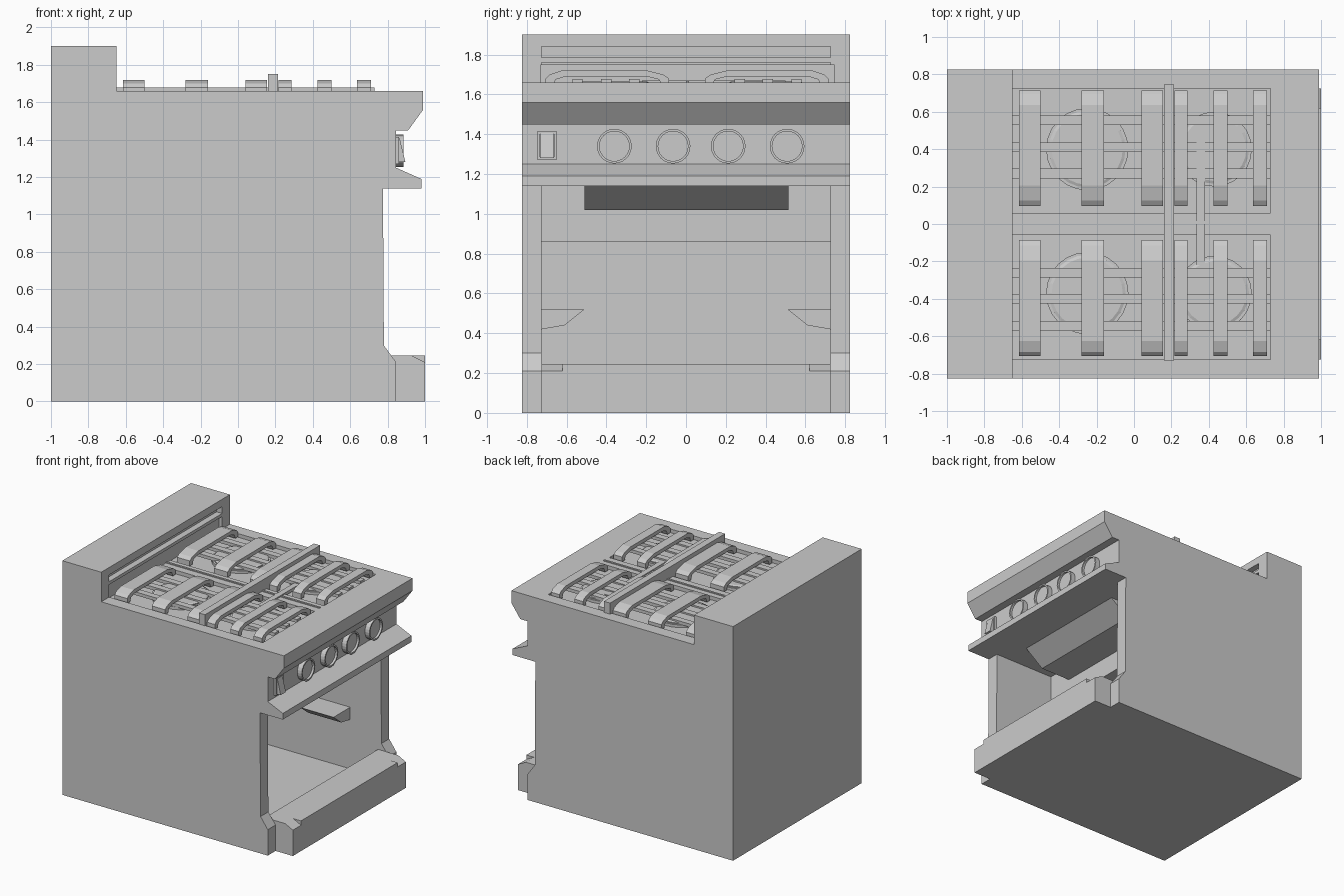
import bpy, bmesh, math
from mathutils import Matrix

if "Cube" in bpy.data.objects:
    bpy.data.objects.remove(bpy.data.objects["Cube"])


def finish(bm, name):
    bmesh.ops.recalc_face_normals(bm, faces=bm.faces)
    mesh = bpy.data.meshes.new(name)
    bm.to_mesh(mesh)
    bm.free()
    ob = bpy.data.objects.new(name, mesh)
    bpy.context.collection.objects.link(ob)
    return ob


def extrude(name, pts, a, b, axis='y'):
    """Extrude an (x,z) profile along y, or a (y,z) profile along x."""
    bm = bmesh.new()
    to3 = (lambda p: (p[0], a, p[1])) if axis == 'y' else (lambda p: (a, p[0], p[1]))
    face = bm.faces.new([bm.verts.new(to3(p)) for p in pts])
    res = bmesh.ops.extrude_face_region(bm, geom=[face])
    move = (0, b - a, 0) if axis == 'y' else (b - a, 0, 0)
    bmesh.ops.translate(bm, vec=move, verts=[g for g in res['geom'] if isinstance(g, bmesh.types.BMVert)])
    return finish(bm, name)


def box(name, x0, x1, y0, y1, z0, z1):
    return extrude(name, [(x0, z0), (x1, z0), (x1, z1), (x0, z1)], y0, y1)


def turned(name, rings, loc, n=24, rot=None):
    """Revolve (radius, height) rings into a capped solid."""
    bm = bmesh.new()
    loops = [[bm.verts.new((r * math.cos(2 * math.pi * i / n), r * math.sin(2 * math.pi * i / n), h))
              for i in range(n)] for r, h in rings]
    for lo, hi in zip(loops, loops[1:]):
        for i in range(n):
            bm.faces.new((lo[i], lo[(i + 1) % n], hi[(i + 1) % n], hi[i]))
    bm.faces.new(loops[0])
    bm.faces.new(loops[-1])
    if rot:
        bm.transform(rot)
    bm.transform(Matrix.Translation(loc))
    return finish(bm, name)


# Body: two side panels and a centre section with the oven cavity in its profile
panel_front = [(.98, 1.14), (.98, 1.19), (.845, 1.25), (.845, 1.45), (.91, 1.45), (.99, 1.56), (.99, 1.66)]
side = [(-1, 0), (.845, 0), (.845, .21), (.78, .3), (.775, 1.14)] + panel_front + \
       [(-.65, 1.66), (-.65, 1.9), (-1, 1.9)]
extrude("side_panel_left", side, -.825, -.725)
extrude("side_panel_right", side, .725, .825)
centre = [(-1, 0), (.75, 0), (.75, .02), (-.9, .02), (-.9, .86), (.23, .86), (.23, 1.14)] + panel_front + \
         [(.73, 1.66), (.73, 1.63), (-.68, 1.63), (-.68, 1.76), (-.65, 1.76), (-.65, 1.785),
          (-.7, 1.785), (-.7, 1.84), (-.65, 1.84), (-.65, 1.9), (-1, 1.9)]
extrude("oven_body", centre, -.725, .725)

# Front sill with sloped corner notches
box("front_sill", .75, 1, -.62, .62, 0, .245)
notch = [(.75, 0), (1, 0), (1, .21), (.93, .245), (.75, .245)]
for s in (-1, 1):
    extrude("sill_end", notch, s * .62, s * .725)
    # Shelf bracket on the oven side wall
    extrude("shelf_bracket", [(s * .725, .52), (s * .51, .52), (s * .61, .44), (s * .725, .42)], .2, .5, 'x')

# Heating box under the oven ceiling
extrude("heating_box", [(.23, 1.02), (.5, 1.02), (.66, 1.14), (.23, 1.14)], -.51, .515)

# Hob: centre strip, divider and cross rail
box("hob_strip", -.65, .73, -.06, .06, 1.63, 1.66)
box("hob_ridge", -.65, .73, 0, .015, 1.66, 1.668)
box("hob_divider", .16, .215, -.73, .745, 1.63, 1.75)
box("cross_rail", .335, .38, -.22, .5, 1.645, 1.67)

# Pan supports and burners, repeated for both halves
bars = [(-.615, -.5), (-.28, -.16), (.04, .155), (.217, .285), (.425, .5), (.635, .71)]
arch = [(.71, 1.64), (.71, 1.68), (.69, 1.70), (.63, 1.72), (.2, 1.72), (.12, 1.70), (.09, 1.68), (.09, 1.64),
        (.125, 1.64), (.14, 1.675), (.2, 1.69), (.61, 1.69), (.66, 1.675), (.675, 1.64)]
for s in (-1, 1):
    for x0, x1 in bars:
        extrude("grate_arch", [(s * y + .005, z) for y, z in arch], x0, x1, 'x')
    for y in (.265, .405, .55):
        box("grate_rail", -.65, .73, s * y + .005 - .026, s * y + .005 + .026, 1.652, 1.678)
    for x, r in ((-.25, .22), (.43, .2)):
        turned("burner", [(r, 0), (r, .022), (r - .015, .022), (r - .015, .03), (r - .03, .036)],
               (x, s * .385 + .015, 1.63))

# Control knobs with recessed faces
turn = Matrix.Rotation(math.pi / 2, 4, 'Y')
for y in (-.36, -.065, .212, .508):
    turned("control_knob", [(.087, -.01), (.087, .04), (.075, .04), (.075, .022)], (.845, y, 1.34), 24, turn)

# Rocker switch: frame and tilted rocker
for y0, y1 in ((-.745, -.733), (-.663, -.65)):
    box("switch_frame_side", .84, .862, y0, y1, 1.27, 1.415)
for z0, z1 in ((1.27, 1.285), (1.4, 1.415)):
    box("switch_frame_bar", .84, .862, -.745, -.65, z0, z1)
extrude("switch_rocker", [(.84, 1.28), (.895, 1.28), (.865, 1.405), (.84, 1.405)], -.731, -.665)
